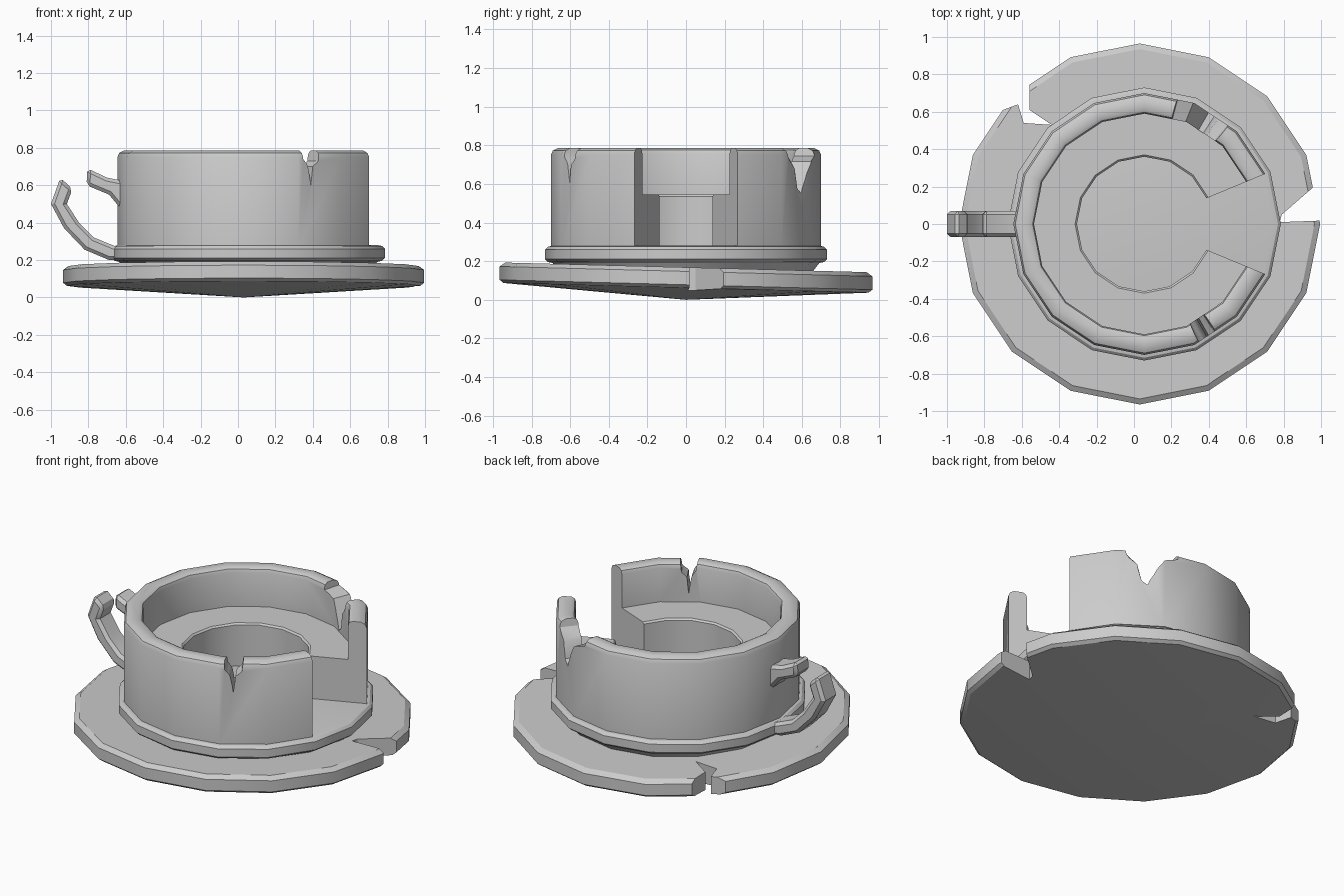
import bpy, bmesh
from math import radians, cos, sin

cube = bpy.data.objects.get("Cube")
if cube:
    bpy.data.objects.remove(cube)

grey = bpy.data.materials.new("stone grey")
grey.use_nodes = True
COLOUR = (0.6, 0.6, 0.6, 1)
grey.diffuse_color = COLOUR
grey.node_tree.nodes["Principled BSDF"].inputs["Base Color"].default_value = COLOUR
SIDES = 16
STEP = 360 / SIDES


def finish(name, bm):
    bmesh.ops.remove_doubles(bm, verts=bm.verts, dist=1e-5)
    bmesh.ops.recalc_face_normals(bm, faces=bm.faces)
    mesh = bpy.data.meshes.new(name)
    bm.to_mesh(mesh)
    bm.free()
    mesh.materials.append(grey)
    obj = bpy.data.objects.new(name, mesh)
    bpy.context.collection.objects.link(obj)
    return obj


def lathe(name, profile, cx, first=0, last=SIDES, closed=False):
    """Sweep (radius, z) points about a vertical axis at cx, between two sides."""
    bm = bmesh.new()
    rings = []
    for i in range(first, last + 1):
        a = radians(i * STEP)
        rings.append([bm.verts.new((cx + r * cos(a), r * sin(a), z)) for r, z in profile])
    n = len(profile)
    for a, b in zip(rings, rings[1:]):
        for j in range(n if closed else n - 1):
            k = (j + 1) % n
            if profile[j][0] == 0:
                bm.faces.new((a[j], a[k], b[k]))
            elif profile[k][0] == 0:
                bm.faces.new((a[j], a[k], b[j]))
            else:
                bm.faces.new((a[j], a[k], b[k], b[j]))
    if closed:
        bm.faces.new(rings[0])
        bm.faces.new(rings[-1])
    return finish(name, bm)


def prism(name, low, high):
    """Join two matching outlines into a solid."""
    bm = bmesh.new()
    a = [bm.verts.new(p) for p in low]
    b = [bm.verts.new(p) for p in high]
    bm.faces.new(a)
    bm.faces.new(b)
    for i in range(len(a)):
        j = (i + 1) % len(a)
        bm.faces.new((a[i], a[j], b[j], b[i]))
    return finish(name, bm)


def apply(obj, mod):
    bpy.ops.object.select_all(action='DESELECT')
    bpy.context.view_layer.objects.active = obj
    obj.select_set(True)
    bpy.ops.object.modifier_apply(modifier=mod.name)


def cut(obj, cutter):
    mod = obj.modifiers.new("cut", 'BOOLEAN')
    mod.operation = 'DIFFERENCE'
    mod.solver = 'EXACT'
    mod.object = cutter
    apply(obj, mod)
    bpy.data.objects.remove(cutter)


def smooth(obj):
    bpy.ops.object.select_all(action='DESELECT')
    bpy.context.view_layer.objects.active = obj
    obj.select_set(True)
    bpy.ops.object.shade_smooth_by_angle(angle=radians(32))


# Saucer: shallow cone below, flat tilted top, with two broken notches
saucer = lathe("saucer", [(0, 0), (0.945, 0.062), (0.965, 0.078), (0.965, 0.147),
                          (0.935, 0.168), (0, 0.168)], 0.03)
for v in saucer.data.vertices:
    v.co.z -= 0.0265 * v.co.y
notches = [
    [(0.78, 0.01), (1.1, 0.022), (1.1, 0.32), (0.79, 0.05)],
    [(-0.44, 0.53), (-0.59, 0.54), (-0.62, 0.64), (-0.7, 0.61),
     (-0.8, 0.8), (-0.6, 0.8), (-0.56, 0.74), (-0.56, 0.61)],
]
for outline in notches:
    cut(saucer, prism("notch_cutter", [(x, y, -0.2) for x, y in outline],
                      [(x, y, 0.4) for x, y in outline]))
smooth(saucer)

# Base ring with the cup floor and a tapered foot
CUP_X = 0.055
base = lathe("base_ring", [(0, 0.1), (0.62, 0.1), (0.69, 0.19), (0.715, 0.196), (0.73, 0.21),
                           (0.73, 0.26), (0.715, 0.275), (0.69, 0.28), (0, 0.28)], CUP_X)
smooth(base)

# Open wall with the inner ledge, leaving a gap two sides wide
wall = lathe("wall_and_ledge", [(0.7, 0.27), (0.7, 0.75), (0.69, 0.772), (0.665, 0.785),
                                (0.615, 0.785), (0.597, 0.775), (0.59, 0.755), (0.59, 0.545),
                                (0.37, 0.545), (0.36, 0.535), (0.36, 0.27)],
             CUP_X, 1, SIDES - 1, closed=True)

# Chips in the rim, each given as (angle, height) points cut radially
chips = [
    [(-66, 0.82), (-65, 0.74), (-62.5, 0.7), (-61, 0.6), (-60, 0.7), (-57, 0.73), (-56, 0.82)],
    [(76, 0.82), (75, 0.745), (68, 0.715), (63, 0.62), (60, 0.55), (57, 0.58),
     (55, 0.68), (50, 0.74), (49, 0.82)],
]
for chip in chips:
    shells = [[(CUP_X + r * cos(radians(a)), r * sin(radians(a)), z) for a, z in chip]
              for r in (0.5, 0.8)]
    cut(wall, prism("chip_cutter", *shells))
smooth(wall)

# Broken handle: a curved lower arm and a short upper stub
arms = {
    "lower_handle": [(-0.6, 0.2), (-0.69, 0.2), (-0.82, 0.255), (-0.93, 0.37), (-1, 0.5),
                     (-0.95, 0.64), (-0.885, 0.58), (-0.915, 0.5), (-0.85, 0.4),
                     (-0.77, 0.32), (-0.66, 0.275), (-0.6, 0.27)],
    "upper_handle": [(-0.6, 0.48), (-0.64, 0.49), (-0.69, 0.55), (-0.81, 0.6),
                     (-0.805, 0.69), (-0.7, 0.64), (-0.6, 0.62)],
}
for name, outline in arms.items():
    arm = prism(name, [(x, -0.07, z) for x, z in outline], [(x, 0.07, z) for x, z in outline])
    bevel = arm.modifiers.new("bevel", 'BEVEL')
    bevel.width = 0.018
    bevel.segments = 1
    bevel.limit_method = 'ANGLE'
    bevel.angle_limit = radians(60)
    apply(arm, bevel)
    smooth(arm)
